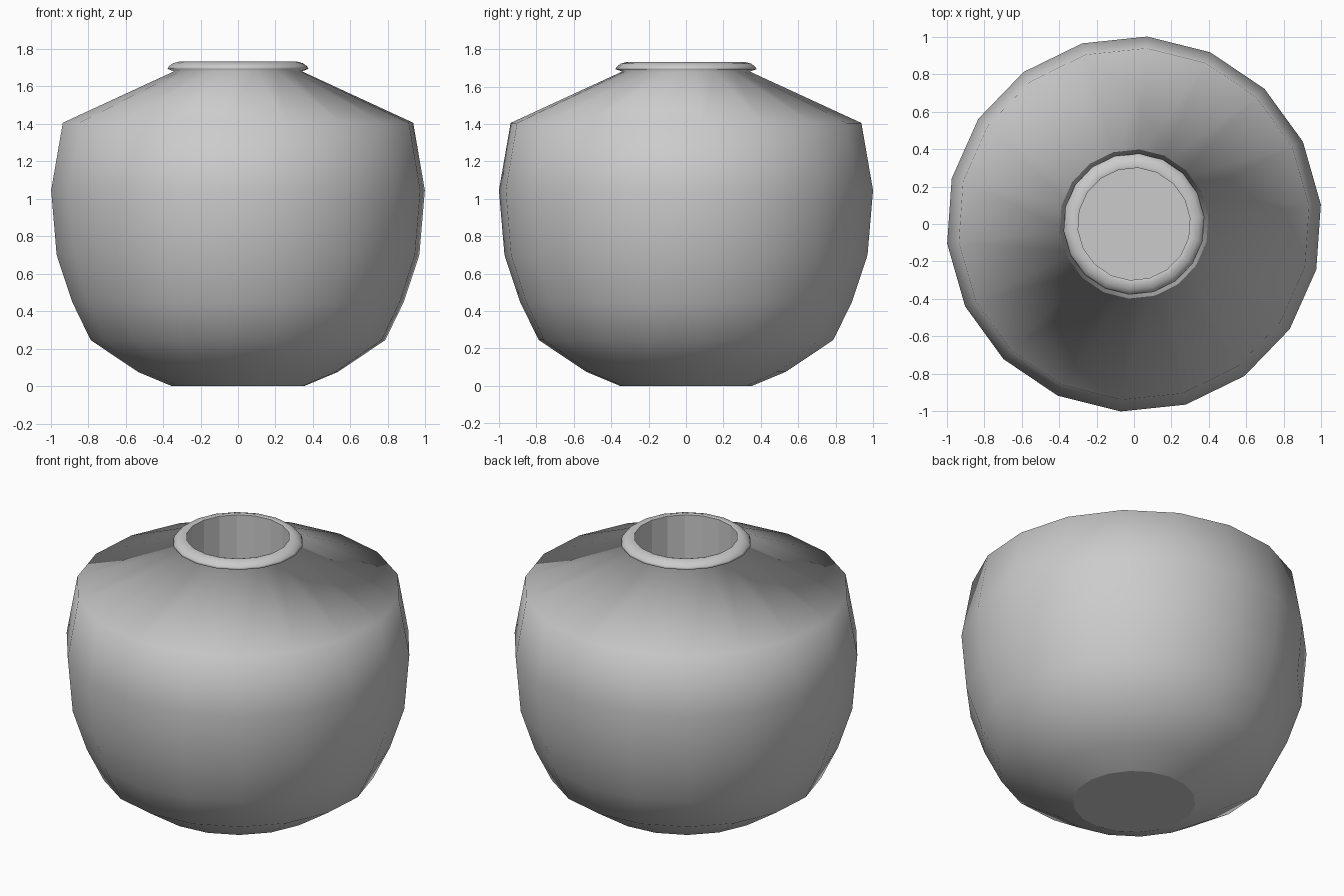
import bpy, bmesh
from math import cos, sin, radians

if "Cube" in bpy.data.objects:
    bpy.data.objects.remove(bpy.data.objects["Cube"])

SIDES, PHASE = 18, radians(6)

# outer body from base to neck, rolled lip, then inner throat (radius, z)
body = [(0.355, 0), (0.535, 0.075), (0.79, 0.245), (0.89, 0.45), (0.973, 0.70),
        (1.0025, 1.045), (0.94, 1.405), (0.342, 1.68)]
lip = [(0.378, 1.692), (0.372, 1.705), (0.35, 1.722), (0.315, 1.732), (0.30, 1.728)]
throat = [(0.30, 1.23)]
profile = body + lip + throat

bm = bmesh.new()
rings = []
for r, z in profile:
    rings.append([bm.verts.new((r * cos(PHASE + radians(20) * i),
                                r * sin(PHASE + radians(20) * i), z))
                  for i in range(SIDES)])

# turned walls: smooth outside, faceted throat
for k in range(len(rings) - 1):
    a, b = rings[k], rings[k + 1]
    for i in range(SIDES):
        j = (i + 1) % SIDES
        f = bm.faces.new((a[i], a[j], b[j], b[i]))
        f.smooth = k < len(body + lip) - 1

# flat base and throat floor
bm.faces.new(rings[0][::-1])
bm.faces.new(rings[-1])

mesh = bpy.data.meshes.new("vase")
bm.to_mesh(mesh)
bm.free()
vase = bpy.data.objects.new("vase", mesh)
bpy.context.collection.objects.link(vase)
